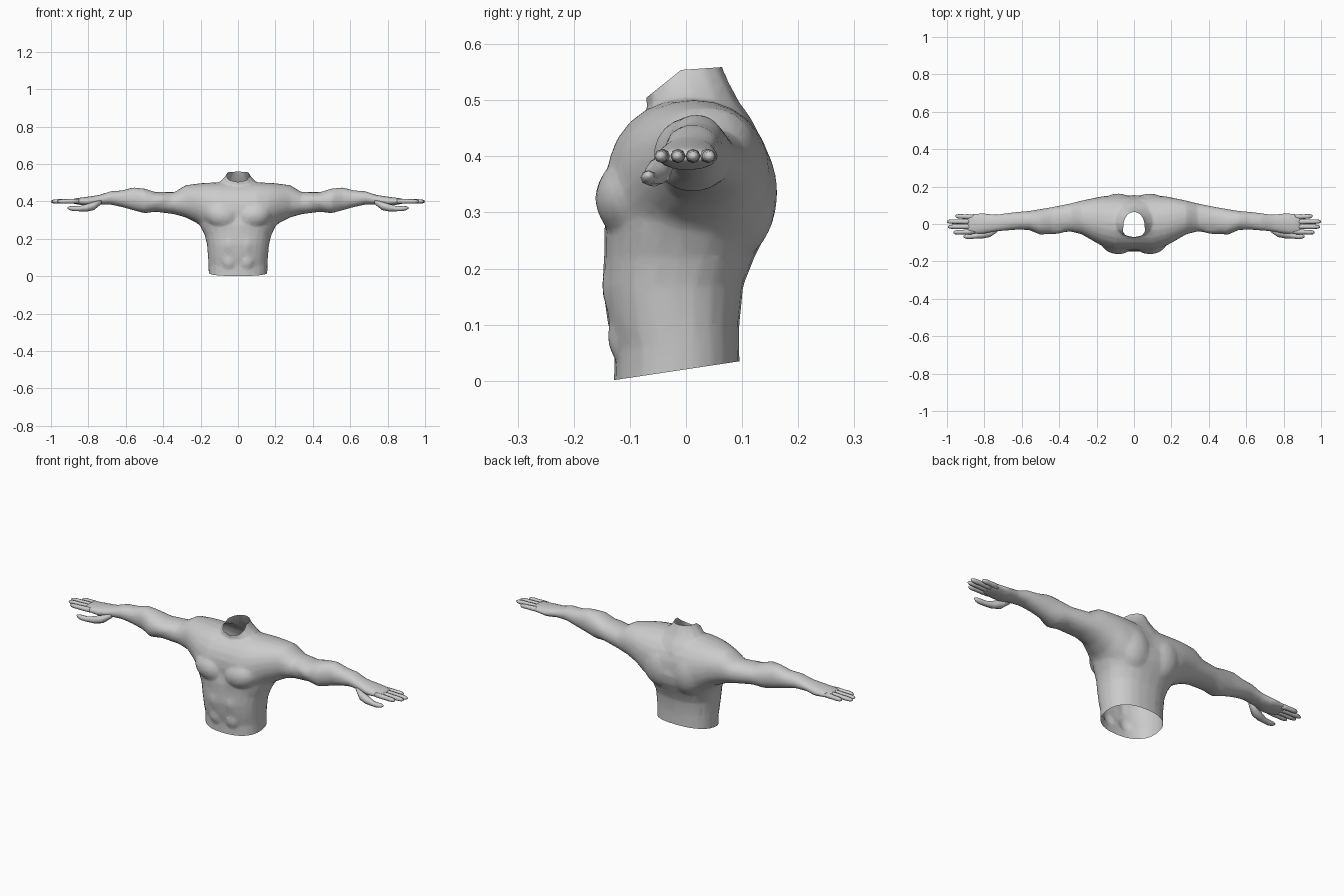
import bpy, bmesh
from math import cos, sin, pi
from mathutils import Vector, Matrix

if "Cube" in bpy.data.objects:
    bpy.data.objects.remove(bpy.data.objects["Cube"])


def spow(v, e):
    return (abs(v) ** e) * (1 if v >= 0 else -1)


def oval(c, u, v, ru, rv, n, p=2.0):
    """Superellipse ring round c, spanned by u and v."""
    return [c + u * ru * spow(cos(2 * pi * i / n), 2 / p)
            + v * rv * spow(sin(2 * pi * i / n), 2 / p) for i in range(n)]


def loft(bm, rings):
    """Closed skin through a list of rings."""
    vs = [[bm.verts.new(p) for p in r] for r in rings]
    n = len(vs[0])
    for a, b in zip(vs, vs[1:]):
        for i in range(n):
            j = (i + 1) % n
            bm.faces.new((a[i], a[j], b[j], b[i]))
    bm.faces.new(vs[0][::-1])
    bm.faces.new(vs[-1])


def ball(bm, c, r, rot=0.0):
    m = Matrix.Translation(c) @ Matrix.Rotation(rot, 4, 'Y') @ Matrix.Diagonal((*r, 1))
    bmesh.ops.create_uvsphere(bm, u_segments=20, v_segments=12, radius=1, matrix=m)


def to_object(bm, name):
    bmesh.ops.recalc_face_normals(bm, faces=bm.faces)
    me = bpy.data.meshes.new(name)
    bm.to_mesh(me)
    bm.free()
    for f in me.polygons:
        f.use_smooth = True
    ob = bpy.data.objects.new(name, me)
    bpy.context.collection.objects.link(ob)
    return ob


X, Y, Z = Vector((1, 0, 0)), Vector((0, 1, 0)), Vector((0, 0, 1))
bm = bmesh.new()

# chest, shoulders and arms: x, front, back, bottom, top
half = [(0, -.138, .148, .20, .50), (.10, -.142, .155, .20, .502),
        (.17, -.118, .148, .24, .50), (.22, -.09, .138, .285, .495),
        (.28, -.055, .125, .315, .487), (.34, -.04, .11, .332, .45),
        (.44, -.05, .09, .345, .45), (.50, -.058, .08, .337, .469),
        (.56, -.032, .07, .353, .475), (.62, -.03, .065, .37, .459),
        (.68, -.035, .058, .383, .455), (.74, -.04, .05, .383, .435),
        (.80, -.052, .057, .375, .426), (.86, -.054, .056, .384, .418),
        (.89, -.05, .05, .39, .412)]
full = [(-s[0],) + s[1:] for s in half[:0:-1]] + half
loft(bm, [oval(Vector((x, (a + b) / 2, (c + d) / 2)), Y, Z,
               (b - a) / 2, (d - c) / 2, 24, 2.15) for x, a, b, c, d in full])

# belly and ribs: z, front, back, half width
waist = [(-.05, -.130, .097, .155), (.06, -.127, .095, .158), (.10, -.139, .095, .160),
         (.17, -.149, .102, .166), (.22, -.146, .122, .178), (.27, -.146, .147, .203),
         (.32, -.135, .155, .222), (.36, -.12, .145, .20)]
loft(bm, [oval(Vector((0, (a + b) / 2, z)), X, Y, w, (b - a) / 2, 24, 2.35)
          for z, a, b, w in waist])

# neck and trapezius
neck = [(.43, -.065, .135, .16), (.47, -.066, .115, .135), (.50, -.071, .093, .104),
        (.53, -.071, .078, .073), (.556, -.07, .066, .055), (.60, -.07, .06, .05)]
loft(bm, [oval(Vector((0, (a + b) / 2, z)), X, Y, w, (b - a) / 2, 12)
          for z, a, b, w in neck])

# chest, back, biceps and belly muscles
for s in (-1, 1):
    ball(bm, (s * .085, -.085, .325), (.098, .077, .075), s * -.25)
    ball(bm, (s * .085, .085, .335), (.10, .078, .12), s * .3)
    ball(bm, (s * .44, -.01, .40), (.10, .045, .04), s * .1)
    ball(bm, (s * .045, -.10, .17), (.048, .05, .075))
    ball(bm, (s * .045, -.09, .08), (.05, .05, .06))

# merge into one skin, soften the joins, thin out
body = to_object(bm, "torso_and_arms")
m = body.modifiers.new("merge", 'REMESH')
m.mode = 'VOXEL'
m.voxel_size = .007
m = body.modifiers.new("soften", 'SMOOTH')
m.factor, m.iterations = .5, 6
m = body.modifiers.new("thin", 'DECIMATE')
m.ratio = .12
dg = bpy.context.evaluated_depsgraph_get()
skin = bpy.data.meshes.new_from_object(body.evaluated_get(dg))
body.modifiers.clear()

# open cut ends at the waist and neck
bm = bmesh.new()
bm.from_mesh(skin)
for co, no in (((0, -.13, .001), (0, .15, -1)),
               ((0, -.07, .505), (0, -.048, .06)),
               ((0, -.01, .554), (0, -.005, .073))):
    bmesh.ops.bisect_plane(bm, geom=bm.verts[:] + bm.edges[:] + bm.faces[:],
                           plane_co=co, plane_no=Vector(no).normalized(), clear_outer=True)
bm.to_mesh(skin)
bm.free()
for f in skin.polygons:
    f.use_smooth = True
body.data = skin


# fingers and thumbs
def digit(name, path, s):
    bm = bmesh.new()
    loft(bm, [oval(Vector((s * x, y, z)), Y, Z, r, r * .95, 8) for x, y, z, r in path])
    to_object(bm, name)


fingers = [("index", -.041, -.045, .965), ("middle", -.014, -.015, .995),
           ("ring", .012, .013, 1.0), ("little", .037, .042, .955)]
for side, s in (("left", 1), ("right", -1)):
    for name, y0, y1, tip in fingers:
        base = .85
        path = []
        for t, r in ((0, .013), (.35, .0135), (.6, .012), (.75, .0125), (.93, .010), (1, .004)):
            path.append((base + (tip - base) * t, y0 + (y1 - y0) * t, .401 - .001 * t, r))
        digit(f"{side}_{name}_finger", path, s)
    digit(f"{side}_thumb", [(.73, -.03, .398, .012), (.77, -.047, .376, .023),
                            (.81, -.056, .366, .021), (.85, -.064, .361, .014),
                            (.88, -.067, .362, .014), (.90, -.067, .364, .011),
                            (.912, -.067, .366, .004)], s)
